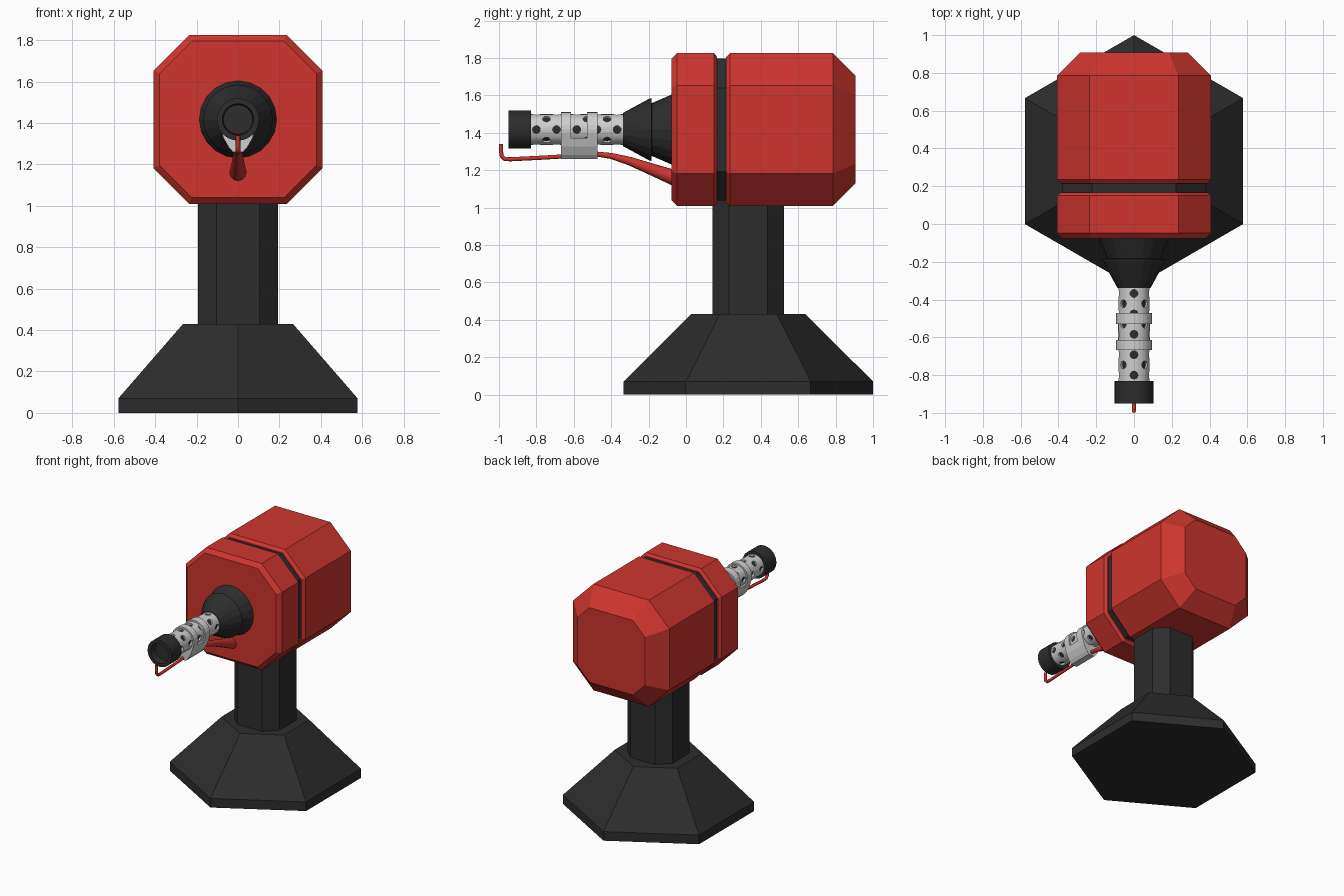
import bpy, bmesh, math
from mathutils import Vector, Matrix

if "Cube" in bpy.data.objects:
    bpy.data.objects.remove(bpy.data.objects["Cube"])

AXIS_Z = 1.417      # height of the barrel axis
BASE_Y = 0.333      # centre of the stand


def material(name, rgb):
    m = bpy.data.materials.new(name)
    m.diffuse_color = (*rgb, 1)
    m.use_nodes = True
    m.node_tree.nodes["Principled BSDF"].inputs["Base Color"].default_value = m.diffuse_color
    return m


RED = material("red", (0.62, 0.036, 0.027))
DARK = material("dark grey", (0.026, 0.026, 0.026))
LIGHT = material("light grey", (0.62, 0.62, 0.62))


def add(name, bm, mat):
    bmesh.ops.recalc_face_normals(bm, faces=bm.faces)
    me = bpy.data.meshes.new(name)
    bm.to_mesh(me)
    bm.free()
    me.materials.append(mat)
    ob = bpy.data.objects.new(name, me)
    bpy.context.collection.objects.link(ob)
    return ob


def loft(name, rings, mat, closed=False):
    """Skin a list of point rings, capping both ends or closing on itself."""
    bm = bmesh.new()
    vs = [[bm.verts.new(p) for p in r] for r in rings]
    n = len(vs[0])
    pairs = list(zip(vs, vs[1:])) + ([(vs[-1], vs[0])] if closed else [])
    for a, b in pairs:
        for i in range(n):
            j = (i + 1) % n
            bm.faces.new((a[i], a[j], b[j], b[i]))
    if not closed:
        bm.faces.new(vs[0])
        bm.faces.new(vs[-1])
    return add(name, bm, mat)


def chamfered(h, c):
    """Square of half size h with corners cut at c."""
    return [(c, h), (h, c), (h, -c), (c, -h), (-c, -h), (-h, -c), (-h, c), (-c, h)]


def polygon(r, n, turn=0.0):
    return [(r * math.cos(turn + math.tau * i / n), r * math.sin(turn + math.tau * i / n))
            for i in range(n)]


def along_y(y, pts):
    return [Vector((x, y, AXIS_Z + z)) for x, z in pts]


def along_z(z, pts):
    return [Vector((x, BASE_Y + y, z)) for x, y in pts]


def smooth(ob, angle=40):
    bpy.ops.object.select_all(action='DESELECT')
    ob.select_set(True)
    bpy.context.view_layer.objects.active = ob
    bpy.ops.object.shade_smooth_by_angle(angle=math.radians(angle))


def lathe(name, profile, mat, n=32, closed=False):
    return loft(name, [along_y(y, polygon(r, n)) for y, r in profile], mat, closed)


# Hexagonal foot and column
loft("base", [along_z(z, polygon(r, 6, math.pi / 6))
              for z, r in ((0, 0.667), (0.07, 0.667), (0.43, 0.306))], DARK)
loft("column", [along_z(z, chamfered(0.192, 0.104)) for z in (0.40, 1.10)], DARK)


# Housing: two bevelled red blocks with a dark seam between
def block(name, stations, mat):
    loft(name, [along_y(y, chamfered(0.408 - i, 0.235 - 0.414 * i)) for y, i in stations], mat)


block("housing_front", ((-0.078, 0.03), (-0.048, 0), (0.15, 0), (0.167, 0.02)), RED)
block("housing_rear", ((0.214, 0.02), (0.235, 0), (0.785, 0), (0.907, 0.122)), RED)
block("housing_seam", ((0.14, 0.028), (0.25, 0.028)), DARK)

# Stepped cone at the barrel root
lathe("cone_rear", ((-0.07, 0.19), (-0.19, 0.138)), DARK, 20)
lathe("cone_front", ((-0.183, 0.14), (-0.185, 0.168), (-0.195, 0.166), (-0.338, 0.088)), DARK, 20)

# Perforated barrel sleeve over a dark core
sleeve = lathe("barrel_sleeve", ((-0.84, 0.082), (-0.32, 0.082), (-0.32, 0.068), (-0.84, 0.068)),
               LIGHT, 32, closed=True)
bm = bmesh.new()
for row in range(9):
    for k in range(4):
        a = math.pi / 2 * k + (math.pi / 4 if row % 2 else 0)
        out = Vector((math.cos(a), 0, math.sin(a)))
        pos = Vector((0, -0.80 + 0.054 * row, AXIS_Z)) + out * 0.08
        mtx = Matrix.Translation(pos) @ out.to_track_quat('Z', 'Y').to_matrix().to_4x4()
        bmesh.ops.create_cone(bm, cap_ends=True, segments=12, radius1=0.021, radius2=0.021,
                              depth=0.05, matrix=mtx)
cutter = add("hole_cutter", bm, DARK)
cutter.hide_render = True
mod = sleeve.modifiers.new("holes", 'BOOLEAN')
mod.operation = 'DIFFERENCE'
mod.solver = 'EXACT'
mod.object = cutter
bpy.context.view_layer.objects.active = sleeve
sleeve.select_set(True)
bpy.ops.object.modifier_apply(modifier="holes")
bpy.data.objects.remove(cutter)
smooth(sleeve, 30)
lathe("barrel_core", ((-0.84, 0.0685), (-0.32, 0.0685)), DARK)

# Muzzle cap with a recessed mouth
smooth(lathe("muzzle", ((-0.83, 0.102), (-0.95, 0.102), (-0.95, 0.076), (-0.90, 0.070)), DARK))

# Clamp: two full bands joined by a lower saddle
upper = [p for p in polygon(0.094, 24) if p[1] > -0.045]
upper.sort(key=lambda p: math.atan2(p[1], p[0]) if p[1] >= -0.05 and p[0] > 0
           else math.atan2(p[1], p[0]) % math.tau)
lower = [(-0.07, -0.09), (-0.045, -0.135), (-0.025, -0.157),
         (0.025, -0.157), (0.045, -0.135), (0.07, -0.09)]
for name, y0, y1 in (("clamp_band_front", -0.668, -0.615), ("clamp_band_rear", -0.53, -0.472)):
    loft(name, [along_y(y, upper + lower) for y in (y0, y1)], LIGHT)
saddle = [(0.084, -0.045), (-0.084, -0.045)] + lower
loft("clamp_saddle", [along_y(y, saddle) for y in (-0.616, -0.529)], LIGHT)

# Tapering fuel pipe with an upturned tip
path = ((-0.06, 1.158, 0.042), (-0.18, 1.203, 0.032), (-0.30, 1.248, 0.023),
        (-0.40, 1.276, 0.016), (-0.48, 1.286, 0.013), (-0.57, 1.283, 0.011),
        (-0.68, 1.272, 0.011), (-0.80, 1.265, 0.011), (-0.94, 1.258, 0.011),
        (-0.97, 1.26, 0.011), (-0.985, 1.275, 0.011), (-0.989, 1.30, 0.011),
        (-0.989, 1.34, 0.011))
pts = [Vector((0, y, z)) for y, z, _ in path]
rings = []
for i, p in enumerate(pts):
    t = (pts[min(i + 1, len(pts) - 1)] - pts[max(i - 1, 0)]).normalized()
    side = Vector((1, 0, 0))
    up = side.cross(t)
    rings.append([p + side * a + up * b for a, b in polygon(path[i][2], 12)])
smooth(loft("fuel_pipe", rings, RED), 50)
